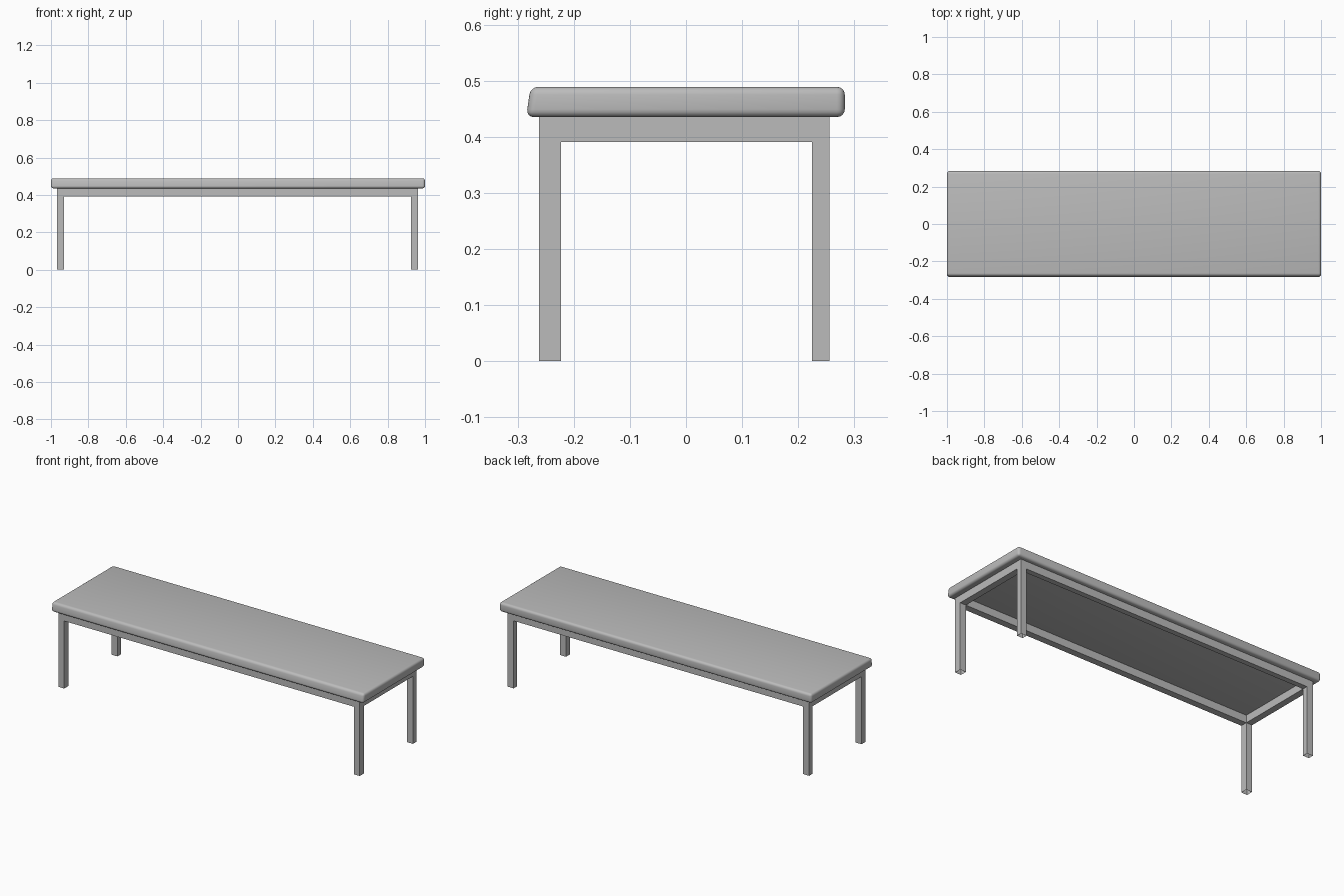
import bpy
import bmesh
from mathutils import Vector

cube = bpy.data.objects.get("Cube")
if cube:
    bpy.data.objects.remove(cube, do_unlink=True)

grey = bpy.data.materials.new("plain grey")
grey.use_nodes = True
grey.diffuse_color = (0.5, 0.5, 0.5, 1)
grey.node_tree.nodes["Principled BSDF"].inputs["Base Color"].default_value = (0.5, 0.5, 0.5, 1)


def finish(name, bm):
    mesh = bpy.data.meshes.new(name)
    bm.to_mesh(mesh)
    bm.free()
    mesh.materials.append(grey)
    obj = bpy.data.objects.new(name, mesh)
    bpy.context.collection.objects.link(obj)
    return obj


def box_mesh(xs, ys, zs):
    """A box spanning the given (low, high) pair on each axis."""
    bm = bmesh.new()
    bmesh.ops.create_cube(bm, size=1)
    for v in bm.verts:
        v.co = Vector([low + (high - low) * (c + 0.5)
                       for c, (low, high) in zip(v.co, (xs, ys, zs))])
    return bm


RAIL_LOW, SEAT_LOW, SEAT_TOP = 0.391, 0.435, 0.489
SIDES = {"right": (-0.968, -0.93), "left": (0.925, 0.963)}
ENDS = {"front": (-0.262, -0.223), "back": (0.225, 0.256)}

# Hollow legs, open at the foot
for end, ys in ENDS.items():
    for side, xs in SIDES.items():
        bm = box_mesh(xs, ys, (0, SEAT_LOW))
        foot = [f for f in bm.faces if f.calc_center_median().z < 0.001]
        bmesh.ops.delete(bm, geom=foot, context="FACES_ONLY")
        finish(f"{end}_{side}_leg", bm)

# Rails between the legs
inner_x = (SIDES["right"][1], SIDES["left"][0])
inner_y = (ENDS["front"][1], ENDS["back"][0])
for end, ys in ENDS.items():
    finish(f"{end}_rail", box_mesh(inner_x, ys, (RAIL_LOW, SEAT_LOW)))
for side, xs in SIDES.items():
    finish(f"{side}_rail", box_mesh(xs, inner_y, (RAIL_LOW, SEAT_LOW)))

# Padded seat with a front face that leans back slightly
bm = box_mesh((-1, 1), (-0.285, 0.283), (SEAT_LOW, SEAT_TOP))
for v in bm.verts:
    if v.co.z > 0.45 and v.co.y < 0:
        v.co.y += 0.008
bmesh.ops.bevel(bm, geom=bm.edges[:], offset=0.014, segments=4,
                profile=0.5, affect="EDGES")
seat = finish("seat", bm)
bpy.context.view_layer.objects.active = seat
seat.select_set(True)
bpy.ops.object.shade_smooth_by_angle()
